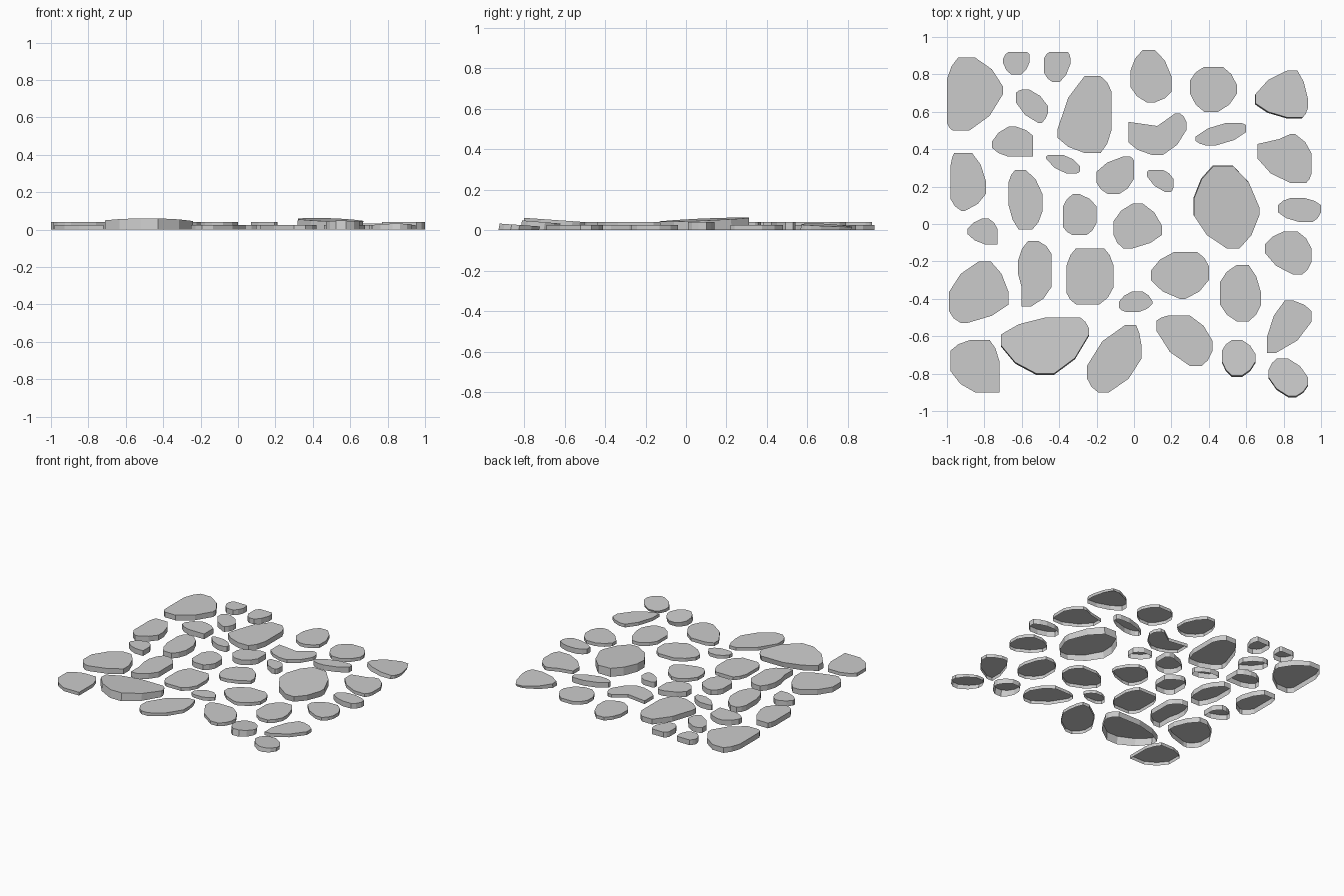
import bpy
import bmesh
from mathutils import Vector

cube = bpy.data.objects.get("Cube")
if cube:
    bpy.data.objects.remove(cube, do_unlink=True)

# One plain grey for every stone
grey = bpy.data.materials.new("stone_grey")
grey.use_nodes = True
colour = (0.6, 0.6, 0.6, 1)
grey.diffuse_color = colour
grey.node_tree.nodes["Principled BSDF"].inputs["Base Color"].default_value = colour

LOW, TALL = 0.025, 0.04
BULGE = 0.2


def stone(name, xs, ys, south, east, north, west, height=LOW, slope=(0, 0), dent=None):
    """Slab inside the box xs, ys. Each side gives the stretch, in tenths,
    where the outline touches it; corners between are cut with a slight bulge.
    A dent replaces the bulge point of a named corner."""
    dent = dent or {}
    corners = [
        ("sw", (0, 0), (0, west[0]), (south[0], 0)),
        ("se", (10, 0), (south[1], 0), (10, east[0])),
        ("ne", (10, 10), (10, east[1]), (north[1], 10)),
        ("nw", (0, 10), (north[0], 10), (0, west[1])),
    ]
    outline = []
    for key, corner, start, end in corners:
        start, end, corner = Vector(start), Vector(end), Vector(corner)
        middle = Vector(dent[key]) if key in dent else ((start + end) / 2).lerp(corner, BULGE)
        outline += [start, middle, end]

    # Flat top, straight walls down to the ground, open underneath
    bm = bmesh.new()
    centre = Vector((sum(xs) / 2, sum(ys) / 2))
    tilt = Vector(slope)
    top, foot = [], []
    for p in outline:
        spot = Vector((xs[0] + (xs[1] - xs[0]) * p.x / 10, ys[0] + (ys[1] - ys[0]) * p.y / 10))
        top.append(bm.verts.new((*spot, height + tilt.dot(spot - centre))))
        foot.append(bm.verts.new((*(spot + tilt * 0.1), 0)))
    bm.faces.new(top)
    for i in range(len(top)):
        bm.faces.new((top[i], top[i - 1], foot[i - 1], foot[i]))
    bmesh.ops.remove_doubles(bm, verts=bm.verts[:], dist=0.001)
    mesh = bpy.data.meshes.new(name)
    bm.to_mesh(mesh)
    bm.free()
    mesh.materials.append(grey)
    bpy.context.collection.objects.link(bpy.data.objects.new(name, mesh))


# Back row
stone("back_right_slab", (-1, -.7), (.5, .89), south=(1, 4), east=(5, 6), north=(2, 5), west=(1, 7), height=TALL)
stone("back_right_pebble", (-.7, -.56), (.8, .92), south=(3, 7), east=(5, 9), north=(2, 9), west=(5, 7), height=TALL)
stone("back_wedge_pebble", (-.48, -.34), (.76, .92), south=(3, 6), east=(6, 8), north=(2, 9), west=(3, 8), height=TALL)
stone("back_small_stone", (-.63, -.46), (.54, .72), south=(7, 8), east=(3, 5), north=(2, 4), west=(6, 9), height=TALL)
stone("back_long_slab", (-.41, -.12), (.38, .79), south=(5, 8), east=(3, 8), north=(5, 8), west=(2, 3), height=TALL)
stone("back_middle_stone", (-.02, .2), (.65, .93), south=(4, 6), east=(2, 5), north=(3, 6), west=(3, 6))
stone("back_round_stone", (.3, .55), (.6, .84), south=(3, 6), east=(4, 6), north=(3, 7), west=(4, 7))
stone("back_left_stone", (.65, .93), (.57, .82), south=(6, 9), east=(2, 4), north=(6, 8), west=(3, 5), slope=(-.04, -.05))

# Second row
stone("inner_right_stone", (-.76, -.54), (.36, .52), south=(4, 10), east=(0, 7), north=(4, 6), west=(3, 5), height=TALL)
stone("sliver_pebble", (-.47, -.29), (.27, .37), south=(6, 9), east=(1, 4), north=(1, 5), west=(8, 9), height=TALL)
stone("notched_stone", (-.03, .28), (.37, .59), south=(4, 6), east=(6, 8), north=(8, 9), west=(3, 8), dent={"nw": (5, 7)})
stone("narrow_stone", (.33, .6), (.42, .54), south=(2, 4), east=(6, 9), north=(6, 9), west=(2, 4), height=TALL)
stone("left_notched_stone", (.66, .95), (.22, .48), south=(6, 9), east=(2, 6), north=(6, 7), west=(5, 8), dent={"nw": (4, 9)})

# Middle rows
stone("right_tall_stone", (-.98, -.79), (.07, .38), south=(3, 4), east=(3, 5), north=(1, 6), west=(2, 8), height=TALL)
stone("right_long_stone", (-.67, -.49), (-.03, .29), south=(3, 7), east=(3, 6), north=(2, 5), west=(4, 8), height=TALL)
stone("centre_back_stone", (-.2, 0), (.16, .36), south=(3, 6), east=(4, 9), north=(7, 9), west=(3, 6), height=TALL)
stone("centre_pebble", (.07, .21), (.17, .29), south=(7, 9), east=(2, 6), north=(1, 6), west=(7, 9), height=TALL)
stone("large_tilted_slab", (.32, .67), (-.13, .31), south=(5, 7), east=(4, 5), north=(3, 6), west=(4, 6), height=.052, slope=(-.03, .04))
stone("left_edge_pebble", (.77, 1), (.01, .14), south=(5, 8), east=(4, 7), north=(3, 6), west=(4, 7), height=TALL)
stone("centre_right_stone", (-.38, -.2), (-.06, .16), south=(3, 7), east=(3, 7), north=(3, 5), west=(2, 7), height=TALL)
stone("centre_stone", (-.11, .15), (-.13, .11), south=(2, 4), east=(3, 5), north=(4, 6), west=(3, 6))
stone("right_pebble", (-.89, -.73), (-.11, .03), south=(6, 10), east=(0, 6), north=(5, 7), west=(4, 6), height=TALL)
stone("left_stone", (.7, .95), (-.27, -.04), south=(6, 8), east=(3, 6), north=(4, 7), west=(5, 7))

# Third row
stone("right_wide_slab", (-.99, -.67), (-.53, -.2), south=(2, 3), east=(3, 5), north=(5, 7), west=(2, 5), height=TALL)
stone("bent_stone", (-.62, -.44), (-.44, -.09), south=(1, 4), east=(3, 8), north=(3, 6), west=(5, 7), height=TALL, dent={"sw": (1, 3)})
stone("square_stone", (-.36, -.11), (-.43, -.13), south=(2, 7), east=(3, 7), north=(2, 8), west=(2, 7))
stone("front_centre_stone", (.09, .4), (-.4, -.15), south=(5, 6), east=(4, 7), north=(4, 8), west=(4, 6))
stone("front_oval_stone", (.46, .68), (-.52, -.22), south=(4, 7), east=(3, 5), north=(4, 7), west=(3, 7))
stone("front_centre_pebble", (-.08, .1), (-.47, -.36), south=(2, 6), east=(4, 5), north=(4, 7), west=(2, 5))
stone("left_pointed_stone", (.71, .95), (-.69, -.41), south=(0, 2), east=(6, 8), north=(4, 6), west=(0, 3))

# Front row
stone("front_tilted_slab", (-.71, -.24), (-.8, -.5), south=(4, 6), east=(7, 8), north=(5, 9), west=(5, 7), height=.05, slope=(0, -.07))
stone("front_middle_stone", (.12, .42), (-.76, -.49), south=(6, 8), east=(3, 5), north=(2, 6), west=(7, 9))
stone("front_long_slab", (-.25, .04), (-.9, -.54), south=(2, 4), east=(5, 7), north=(7, 9), west=(2, 4))
stone("front_round_pebble", (.47, .65), (-.81, -.62), south=(3, 6), east=(4, 6), north=(3, 6), west=(4, 7), height=TALL, slope=(0, -.08))
stone("front_left_pebble", (.72, .93), (-.92, -.72), south=(5, 7), east=(3, 5), north=(2, 5), west=(5, 7), slope=(0, -.07))
stone("front_right_stone", (-.98, -.72), (-.9, -.62), south=(5, 10), east=(1, 6), north=(4, 8), west=(4, 8))
